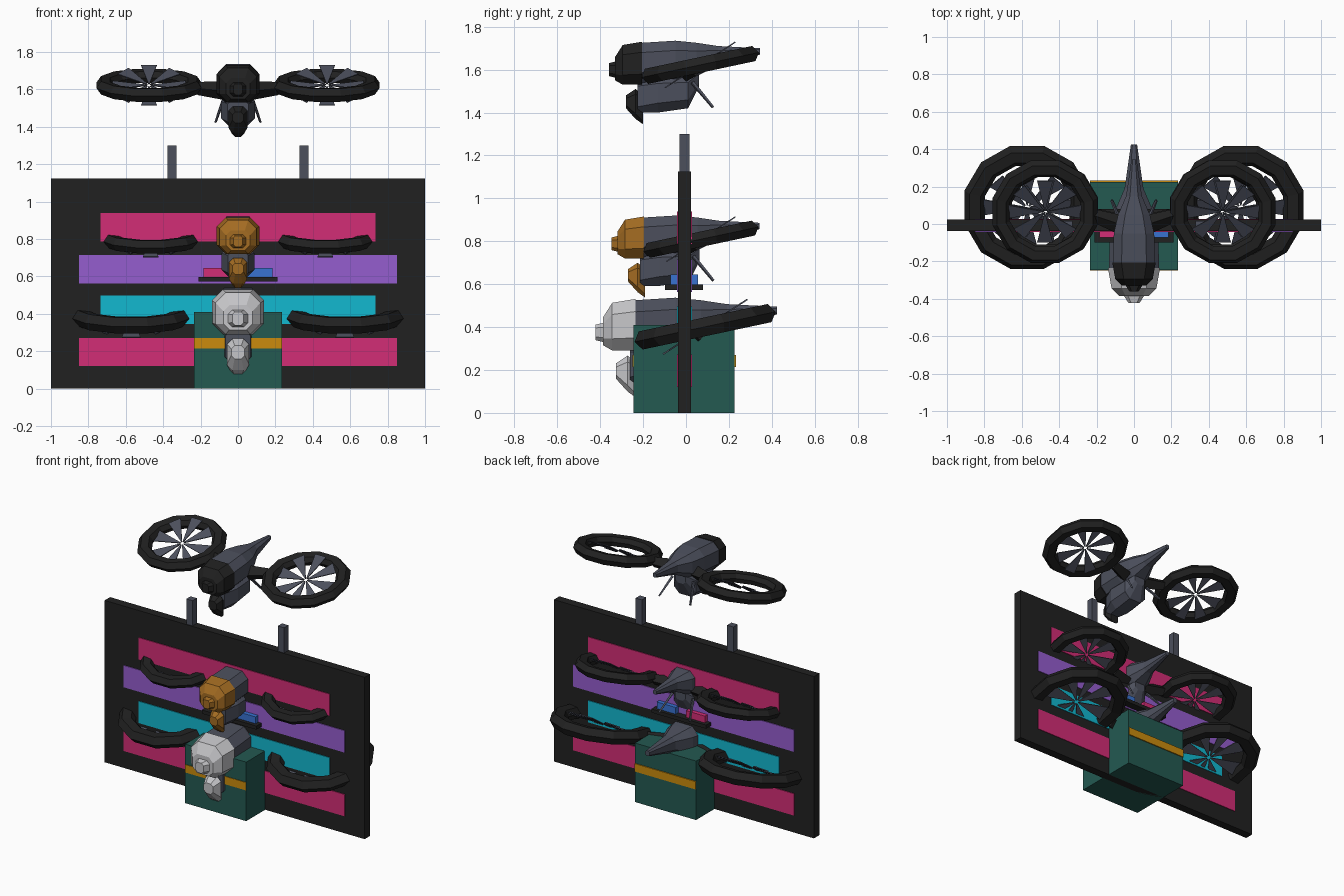
import bpy, bmesh, math
from mathutils import Matrix, Vector

if "Cube" in bpy.data.objects:
    bpy.data.objects.remove(bpy.data.objects["Cube"])


def material(name, rgb):
    m = bpy.data.materials.new(name)
    m.diffuse_color = (*rgb, 1)
    m.use_nodes = True
    m.node_tree.nodes["Principled BSDF"].inputs["Base Color"].default_value = m.diffuse_color
    return m


BLACK = material("black", (0.015, 0.015, 0.015))
SLATE = material("slate", (0.072, 0.079, 0.108))
PINK = material("pink", (0.65, 0.026, 0.18))
PURPLE = material("purple", (0.30, 0.11, 0.62))
CYAN = material("cyan", (0.006, 0.48, 0.63))
GREEN = material("dark green", (0.017, 0.10, 0.083))
AMBER = material("amber", (0.60, 0.26, 0.004))
BLUE = material("blue", (0.04, 0.17, 0.64))
BROWN = material("orange brown", (0.37, 0.15, 0.016))
LIGHT = material("light grey", (0.56, 0.56, 0.58))


def finish(bm, name, mat, xform=None):
    bmesh.ops.recalc_face_normals(bm, faces=bm.faces)
    if xform:
        bm.transform(xform)
    me = bpy.data.meshes.new(name)
    bm.to_mesh(me)
    bm.free()
    me.materials.append(mat)
    ob = bpy.data.objects.new(name, me)
    bpy.context.collection.objects.link(ob)
    return ob


def box(name, mat, x, y, z):
    """Box from three (min, max) ranges."""
    bm = bmesh.new()
    bmesh.ops.create_cube(bm, size=1)
    for v in bm.verts:
        v.co = Vector(r[0] + (c + 0.5) * (r[1] - r[0]) for r, c in zip((x, y, z), v.co))
    return finish(bm, name, mat)


def loft(name, mat, sections, xform, bevel=0.35):
    """Hull of eight-sided sections (y, half width, bottom, top)."""
    bm = bmesh.new()
    rings = []
    for y, w, z0, z1 in sections:
        c = min(w, (z1 - z0) / 2) * bevel * 1.4
        pts = [(w - c, z0), (w, z0 + c), (w, z1 - c), (w - c, z1)]
        pts += [(-a, b) for a, b in reversed(pts)]
        rings.append([bm.verts.new((a, y, b)) for a, b in pts])
    for r, s in zip(rings, rings[1:]):
        for i in range(8):
            j = (i + 1) % 8
            bm.faces.new((r[i], r[j], s[j], s[i]))
    bm.faces.new(rings[0])
    bm.faces.new(rings[-1])
    return finish(bm, name, mat, xform)


def rod(name, mat, a, b, r, xform):
    """Thin four-sided strut between two points."""
    a, b = Vector(a), Vector(b)
    bm = bmesh.new()
    bmesh.ops.create_cone(bm, cap_ends=True, segments=4, radius1=r, radius2=r * 0.7,
                          depth=(b - a).length)
    rot = (b - a).to_track_quat('Z', 'Y').to_matrix().to_4x4()
    return finish(bm, name, mat, xform @ Matrix.Translation((a + b) / 2) @ rot)


def rotor_ring(name, xform):
    """Twelve-sided duct with a flat six-point section."""
    bm = bmesh.new()
    prof = [(0.29, 0.0), (0.265, 0.036), (0.215, 0.03),
            (0.195, 0.0), (0.21, -0.03), (0.265, -0.036)]
    n = 12
    rings = []
    for i in range(n):
        t = math.tau * (i + 0.5) / n
        rings.append([bm.verts.new((r * math.cos(t), r * math.sin(t), z)) for r, z in prof])
    for i in range(n):
        r, s = rings[i], rings[(i + 1) % n]
        for k in range(6):
            j = (k + 1) % 6
            bm.faces.new((r[k], r[j], s[j], s[k]))
    return finish(bm, name, BLACK, xform)


def rotor_blades(name, xform):
    """Eight flat wedge blades widening outwards."""
    bm = bmesh.new()
    n, r = 8, 0.2
    for i in range(n):
        t = math.tau * i / n
        d = 0.21
        pts = [(0.012, t - d), (r, t - d), (r, t + d), (0.012, t + d)]
        low, top = ([bm.verts.new((a * math.cos(b), a * math.sin(b), z)) for a, b in pts]
                    for z in (-0.003, 0.003))
        bm.faces.new(low)
        bm.faces.new(top)
        for k in range(4):
            j = (k + 1) % 4
            bm.faces.new((low[k], low[j], top[j], top[k]))
    return finish(bm, name, SLATE, xform)


def drone(prefix, accent, scale, y, z):
    X = Matrix.Translation((0, y, z)) @ Matrix.Scale(scale, 4)
    # hull, tail and coloured nose
    loft(prefix + "_hull", SLATE, [(-0.21, 0.112, -0.06, 0.125), (-0.05, 0.108, -0.05, 0.135),
                                   (0.05, 0.085, -0.03, 0.125), (0.15, 0.042, 0.02, 0.11),
                                   (0.345, 0.014, 0.07, 0.10)], X)
    loft(prefix + "_nose", accent, [(-0.33, 0.065, -0.05, 0.06), (-0.295, 0.1, -0.07, 0.115),
                                    (-0.205, 0.116, -0.07, 0.13)], X)
    loft(prefix + "_snout", accent, [(-0.36, 0.025, -0.03, 0.03), (-0.32, 0.05, -0.04, 0.04)], X)
    # belly and chin
    loft(prefix + "_belly", SLATE, [(-0.225, 0.055, -0.2, -0.05), (-0.13, 0.09, -0.2, -0.02),
                                    (0.01, 0.085, -0.18, -0.02), (0.06, 0.04, -0.08, 0.0)], X)
    loft(prefix + "_chin", accent, [(-0.28, 0.03, -0.18, -0.12), (-0.235, 0.05, -0.23, -0.09),
                                    (-0.2, 0.03, -0.255, -0.12)], X)
    for side, s in (("left", -1), ("right", 1)):
        tag = prefix + "_" + side
        # wing stub
        rod(tag + "_wing", BLACK, (s * 0.08, 0.0, -0.005), (s * 0.215, 0.045, 0.005), 0.05, X)
        # tilted duct and its rotor
        hub = X @ Matrix.Translation((s * 0.476, 0.066, 0.022))
        rotor_ring(tag + "_duct", hub @ Matrix.Rotation(math.radians(12), 4, 'X'))
        rotor_blades(tag + "_rotor", hub @ Matrix.Rotation(math.radians(33), 4, 'X'))
        # rear skid
        rod(tag + "_skid", SLATE, (s * 0.08, 0.03, -0.06), (s * 0.12, 0.125, -0.175), 0.01, X)


# display board with stripes on both faces
box("board", BLACK, (-1, 1), (-0.037, 0.023), (0, 1.125))
for i, (mat, hx, z0) in enumerate([(PINK, 0.85, 0.12), (CYAN, 0.735, 0.345),
                                   (PURPLE, 0.85, 0.563), (PINK, 0.735, 0.787)]):
    box(f"stripe_{i}", mat, (-hx, hx), (-0.042, 0.028), (z0, z0 + 0.152))
for s in (-1, 1):
    box("post", SLATE, (s * 0.352 - 0.024, s * 0.352 + 0.024), (-0.031, 0.016), (1.12, 1.30))

# crate with amber band on front and back
box("crate", GREEN, (-0.235, 0.235), (-0.245, 0.225), (0, 0.41))
box("crate_band", AMBER, (-0.234, 0.234), (-0.249, 0.232), (0.215, 0.27))

# shelf with two pads
box("shelf", BLACK, (-0.21, 0.21), (-0.098, 0.08), (0.573, 0.598))
box("pink_pad", PINK, (-0.185, -0.04), (-0.072, 0.057), (0.598, 0.645))
box("blue_pad", BLUE, (0.04, 0.185), (-0.072, 0.057), (0.598, 0.645))

# three drones stacked upwards
drone("lower_drone", LIGHT, 1.2, 0.01, 0.375)
drone("middle_drone", BROWN, 0.98, 0.005, 0.788)
drone("upper_drone", BLACK, 1.0, 0.0, 1.6)
